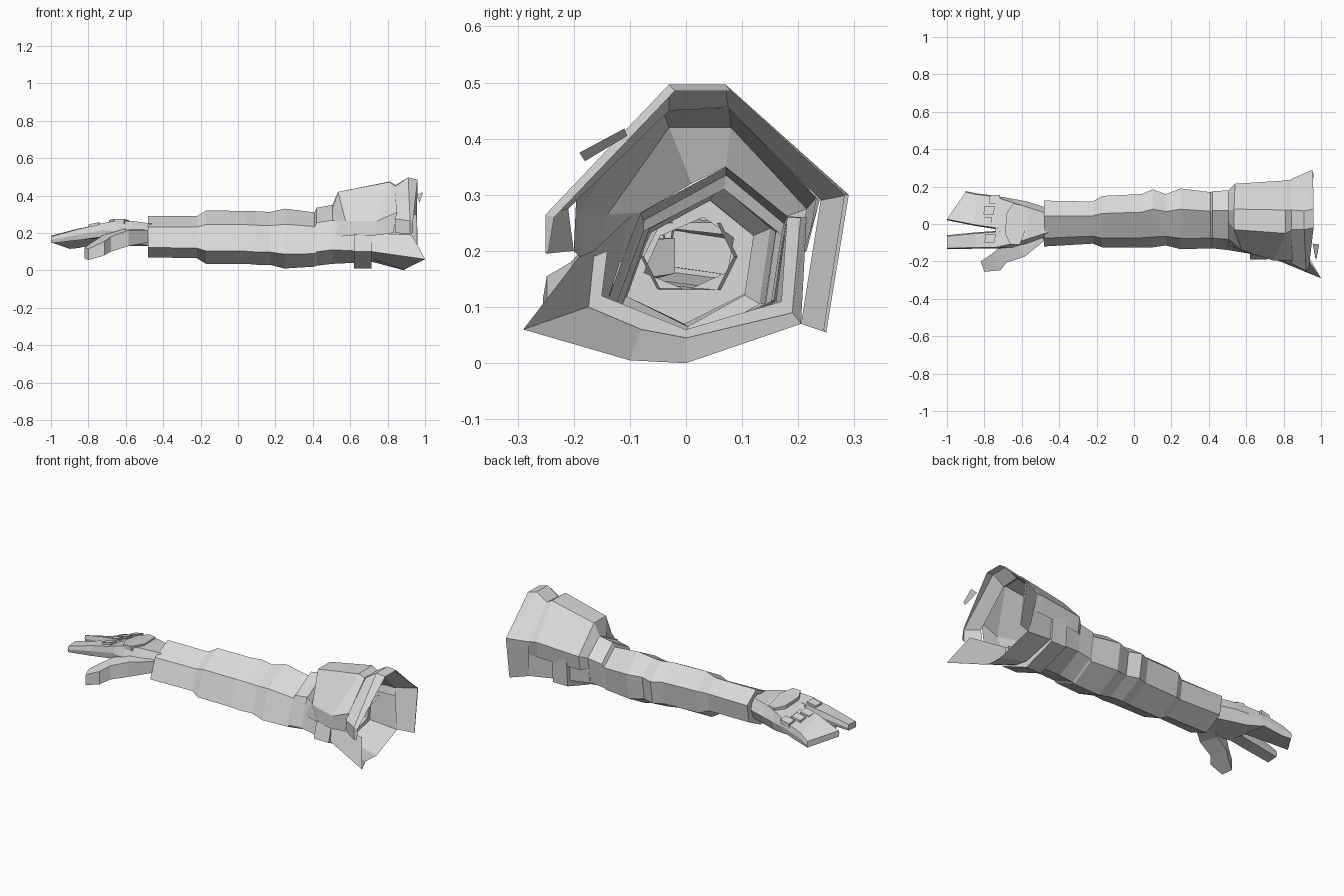
import bpy, bmesh

grey = bpy.data.materials.new("armour_grey")
grey.diffuse_color = (0.7, 0.7, 0.7, 1)


def make(name, bm):
    bmesh.ops.recalc_face_normals(bm, faces=bm.faces)
    me = bpy.data.meshes.new(name)
    bm.to_mesh(me)
    bm.free()
    me.materials.append(grey)
    ob = bpy.data.objects.new(name, me)
    bpy.context.collection.objects.link(ob)
    return ob


def loft(name, rows, closed=True, cap_start=False, cap_end=False):
    """Skin a list of equal-length point rows."""
    bm = bmesh.new()
    vs = [[bm.verts.new(p) for p in r] for r in rows]
    n = len(rows[0])
    for a, b in zip(vs, vs[1:]):
        for i in range(n if closed else n - 1):
            j = (i + 1) % n
            bm.faces.new((a[i], a[j], b[j], b[i]))
    if cap_start:
        bm.faces.new(vs[0])
    if cap_end:
        bm.faces.new(vs[-1])
    return make(name, bm)


HEX = [(.66, 1), (1, .72), (.93, .25), (.48, 0), (0, .24), (.18, .74)]


def hexa(x, y0, y1, z0, z1):
    return [(x, y0 + u * (y1 - y0), z0 + v * (z1 - z0)) for u, v in HEX]


# sleeve: stepped six-sided tube from wrist to upper arm
sleeve = [
    (-.48, -.075, .085, .13, .26), (-.48, -.12, .125, .07, .29),
    (-.22, -.105, .12, .065, .29), (-.17, -.125, .15, .035, .32),
    (.04, -.125, .16, .035, .318), (.10, -.125, .185, .03, .316),
    (.17, -.115, .16, .03, .312), (.25, -.135, .19, .01, .33),
    (.41, -.13, .17, .02, .31), (.42, -.13, .175, .025, .335),
    (.505, -.14, .18, .035, .35)]
loft("sleeve", [hexa(*s) for s in sleeve])

# underside of the shoulder, flaring out into the front spike
lower = [(-.09, .27), (-.14, .11), (-.06, .07), (.015, .035), (.16, .11), (.18, .262)]
mid = [(-.165, .2), (-.175, .1), (-.08, .06), (0, .045), (.19, .09), (.205, .26)]
flare = [(.93, -.19, .19), (1.0, -.29, .06), (.89, -.1, .005), (.89, 0, 0),
         (.88, .205, .07), (.86, .215, .26)]
loft("shoulder_underside", [[(.505, y, z) for y, z in lower], [(.72, y, z) for y, z in mid],
                            flare], closed=False)

# strap wrapped under the shoulder
strap = [(-.165, .19, -.14, .2), (-.19, .1, -.15, .12), (0, .01, 0, .06),
         (.2, .075, .17, .11), (.215, .26, .18, .26)]
loft("shoulder_strap", [[(.62, a, b), (.715, a, b), (.715, c, d), (.62, c, d)]
                        for a, b, c, d in strap], cap_start=True, cap_end=True)

# pauldron shell over the shoulder
loft("pauldron", [
    [(.505, .172, .2), (.505, .18, .262), (.505, .07, .35), (.505, .01, .32),
     (.505, -.08, .268), (.505, -.115, .18)],
    [(.54, .2, .19), (.54, .215, .275), (.535, .08, .42), (.535, -.03, .42),
     (.575, -.14, .265), (.62, -.16, .185)],
    [(.8, .215, .2), (.8, .232, .295), (.81, .075, .475), (.81, -.05, .473),
     (.745, -.195, .265), (.72, -.185, .185)],
    [(.86, .21, .2), (.85, .238, .29), (.845, .075, .455), (.84, -.035, .452),
     (.85, -.195, .31), (.83, -.2, .2)]], closed=False)

# collar: flared rim round the open end
loft("collar", [
    [(.84, -.2, .2), (.84, -.21, .275), (.84, -.03, .45), (.84, .075, .455),
     (.84, .24, .29), (.87, .205, .07)],
    [(.92, -.25, .195), (.92, -.25, .265), (.91, -.03, .497), (.91, .07, .497),
     (.955, .29, .3), (.96, .25, .055)],
    [(.935, -.245, .2), (.935, -.235, .26), (.96, -.02, .485), (.96, .08, .485),
     (.957, .282, .3), (.962, .245, .06)]], closed=False)

# loose shard by the rim
loft("rim_shard", [[(.955, -.105, .405), (.99, -.11, .418)],
                   [(.97, -.18, .36), (.975, -.19, .375)]], closed=False)


def slab(x, y0, y1, top0, top1, t, bevel=.006):
    """Six-sided hand section; top0/top1 are the heights at the front and back side."""
    return [(x, y0 + bevel, top0), (x, y1 - bevel, top1), (x, y1, top1 - t * .5),
            (x, y1 - bevel, top1 - t), (x, y0 + bevel, top0 - t), (x, y0, top0 - t * .5)]


# palm and fingers
loft("palm", [slab(-.46, -.075, .085, .25, .25, .12, .03), slab(-.57, -.11, .12, .265, .25, .12, .03),
              slab(-.65, -.125, .135, .265, .238, .11, .02), slab(-.74, -.13, .15, .25, .215, .075)],
     cap_end=True)
loft("joined_fingers", [slab(-.72, -.03, .148, .242, .218, .07),
                        slab(-.85, -.01, .165, .225, .18, .06),
                        [(x + .1 * (y > .1), y, z) for x, y, z in
                         slab(-1, .02, .176, .185, .15, .035)]], cap_end=True)
loft("index_finger", [slab(-.71, -.13, -.035, .252, .246, .07), slab(-.85, -.132, -.045, .222, .222, .06),
                      slab(-1.0, -.135, -.06, .18, .185, .035)], cap_end=True)

# thumb: four-sided sections (outer x, y, inner x, y, top, bottom)
thumb = [(-.48, -.09, -.51, -.02, .215, .15), (-.585, -.175, -.63, -.09, .215, .13),
         (-.68, -.205, -.72, -.125, .18, .1), (-.715, -.248, -.76, -.16, .155, .08),
         (-.8, -.255, -.82, -.2, .115, .055)]
loft("thumb", [[(a, b, top), (c, d, top + .008), (c, d, bot + .01), (a, b, bot)]
               for a, b, c, d, top, bot in thumb], cap_end=True)


# raised plates on the back of the hand
def plate(name, outline, z_of, h=.012):
    rows = [[(x, y, z_of(x, y) + d) for x, y in outline] for d in (-.015, h)]
    loft(name, rows, cap_end=True)


plate("hand_plate", [(-.68, .06), (-.645, .11), (-.6, .1), (-.58, -.03), (-.61, -.11),
                     (-.66, -.11), (-.69, -.05)], lambda x, y: .265 - .11 * (y + .12))
for i, (x, y) in enumerate([(-.745, .13), (-.775, .07), (-.79, .01), (-.77, -.08)]):
    plate(f"knuckle_plate_{i}", [(x - .03, y - .02), (x + .025, y - .02),
                                 (x + .03, y + .025), (x - .025, y + .025)],
          lambda px, py: .25 + .2 * (px + .74) - .17 * max(py + .08, 0), .008)
